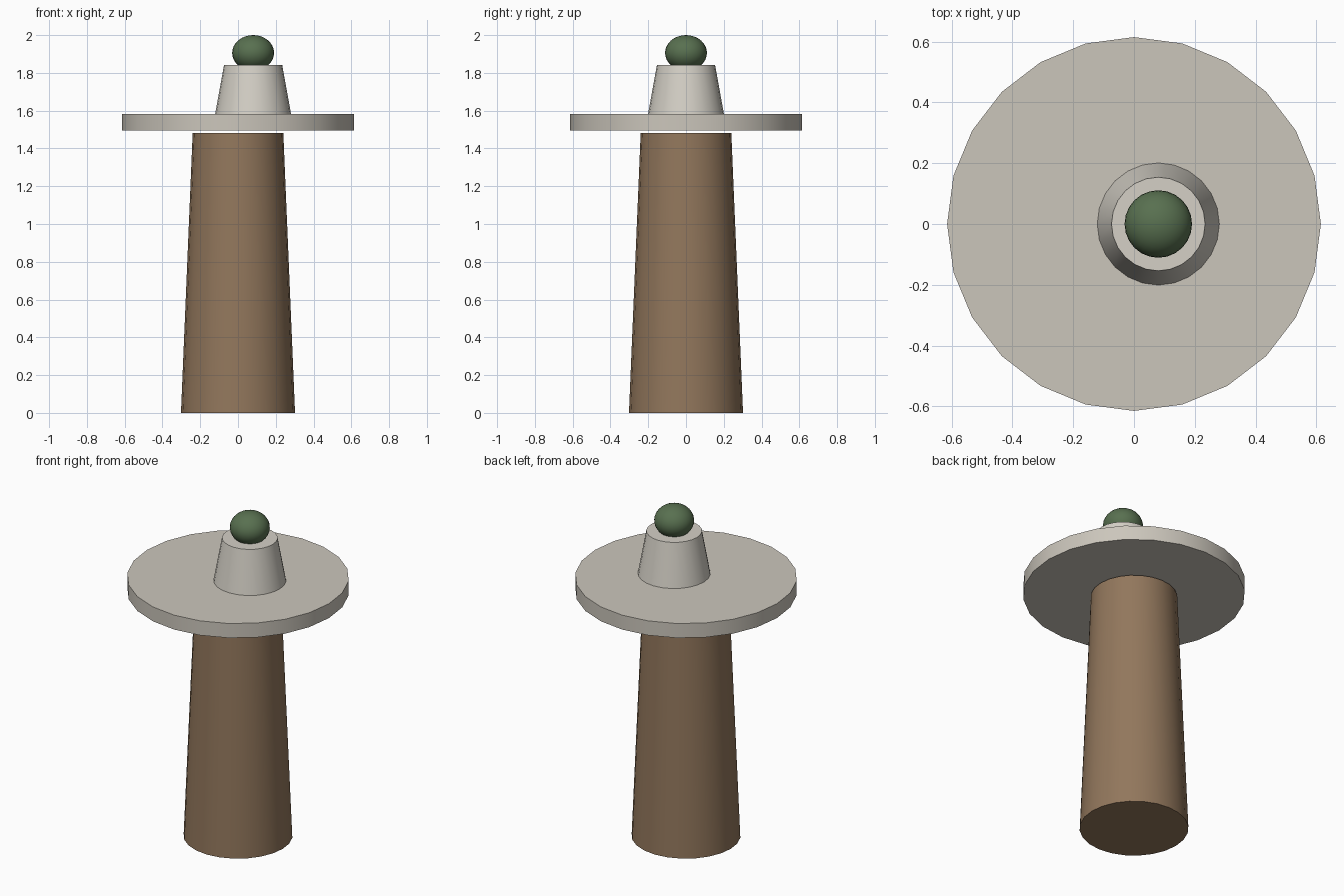
import bpy
import math

if "Cube" in bpy.data.objects:
    bpy.data.objects.remove(bpy.data.objects["Cube"])


def material(name, rgb):
    m = bpy.data.materials.new(name)
    m.diffuse_color = (*rgb, 1.0)
    m.use_nodes = True
    m.node_tree.nodes["Principled BSDF"].inputs["Base Color"].default_value = m.diffuse_color
    return m


def finish(name, mat):
    ob = bpy.context.object
    ob.name = name
    ob.data.materials.append(mat)
    bpy.ops.object.shade_smooth_by_angle(angle=math.radians(30))
    return ob


def frustum(name, mat, x, z0, z1, r0, r1, sides=24):
    bpy.ops.mesh.primitive_cone_add(vertices=sides, radius1=r0, radius2=r1,
                                    depth=z1 - z0, location=(x, 0, (z0 + z1) / 2))
    return finish(name, mat)


brown = material("brown wood", (0.287, 0.184, 0.107))
stone = material("pale stone", (0.60, 0.565, 0.50))
light = material("light stone", (0.66, 0.63, 0.565))
green = material("dark green", (0.098, 0.162, 0.08))

# Tapered post
frustum("post", brown, 0, 0.0, 1.481, 0.302, 0.24)
# Wide flat disc, floating just above the post
frustum("disc", stone, 0, 1.494, 1.582, 0.615, 0.615)
# Off-centre tapered cup
frustum("cup", light, 0.08, 1.582, 1.842, 0.201, 0.154)

# Slightly flattened ball sunk into the cup
bpy.ops.mesh.primitive_uv_sphere_add(segments=24, ring_count=16, radius=1,
                                     location=(0.08, 0, 1.906))
ball = finish("ball", green)
ball.scale = (0.111, 0.111, 0.094)
